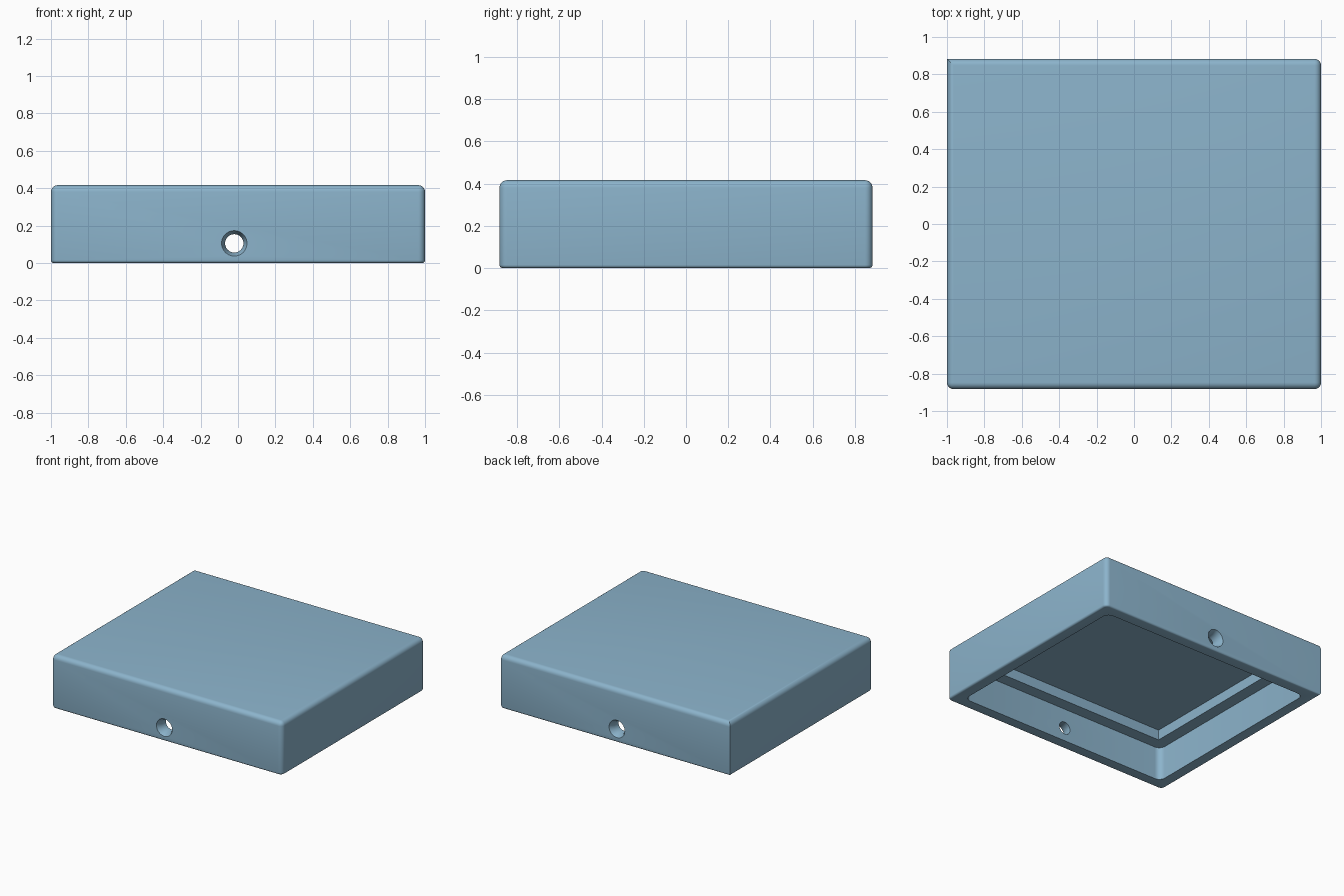
import bpy, bmesh, math
from mathutils import Matrix

if "Cube" in bpy.data.objects:
    bpy.data.objects.remove(bpy.data.objects["Cube"])

HX, HY, H = 1.0, 0.883, 0.416      # half width, half depth, height
HOLE_X, HOLE_Z = -0.02, 0.105

blue = bpy.data.materials.new("soft blue")
blue.diffuse_color = (0.262, 0.456, 0.604, 1)
blue.use_nodes = True
blue.node_tree.nodes["Principled BSDF"].inputs["Base Color"].default_value = blue.diffuse_color


def box(bm, hx, hy, z0, z1):
    bmesh.ops.create_cube(bm, size=1, matrix=Matrix.Translation((0, 0, (z0 + z1) / 2))
                          @ Matrix.Diagonal((2 * hx, 2 * hy, z1 - z0, 1)))


def round_edges(bm, test, radius, segments):
    edges = [e for e in bm.edges if test(e.verts[0].co, e.verts[1].co)]
    bmesh.ops.bevel(bm, geom=edges, offset=radius, offset_type='OFFSET',
                    segments=segments, profile=0.5, affect='EDGES', clamp_overlap=True)


def finish(bm, name):
    bmesh.ops.recalc_face_normals(bm, faces=bm.faces)
    me = bpy.data.meshes.new(name)
    bm.to_mesh(me)
    bm.free()
    me.materials.append(blue)
    ob = bpy.data.objects.new(name, me)
    bpy.context.collection.objects.link(ob)
    return ob


def vertical(a, b):
    return abs(a.z - b.z) > 0.1


# Cover shell: rounded everywhere except the back left upright edge
bm = bmesh.new()
box(bm, HX, HY, 0, H)
round_edges(bm, lambda a, b: min(a.z, b.z) > H - 1e-4
            or (vertical(a, b) and not (a.x < 0 and a.y > 0)), 0.036, 6)
round_edges(bm, lambda a, b: max(a.z, b.z) < 1e-4, 0.015, 4)
cover = finish(bm, "cover")

# Main cavity, open at the bottom, with rounded uprights
bm = bmesh.new()
box(bm, HX - 0.09, HY - 0.09, -0.1, 0.26)
round_edges(bm, vertical, 0.05, 6)
cutters = [finish(bm, "cavity_cutter")]

# Shallower, sharp-cornered recess above the ledge
bm = bmesh.new()
box(bm, HX - 0.185, HY - 0.185, 0.2, 0.34)
cutters.append(finish(bm, "recess_cutter"))

# Countersunk screw holes through the front and back walls
for side, name in ((-1, "front"), (1, "back")):
    bm = bmesh.new()
    rings = []
    for r, y in ((0.049, HY - 0.2), (0.049, HY - 0.04), (0.068, HY), (0.068, HY + 0.05)):
        rings.append([bm.verts.new((HOLE_X + r * math.cos(a), side * y, HOLE_Z + r * math.sin(a)))
                      for a in (math.tau * i / 40 for i in range(40))])
    for lo, hi in zip(rings, rings[1:]):
        for i in range(40):
            j = (i + 1) % 40
            bm.faces.new((lo[i], lo[j], hi[j], hi[i]))
    bm.faces.new(rings[0])
    bm.faces.new(rings[-1])
    cutters.append(finish(bm, name + "_hole_cutter"))

# Cut and apply
bpy.context.view_layer.objects.active = cover
cover.select_set(True)
for c in cutters:
    mod = cover.modifiers.new(c.name, 'BOOLEAN')
    mod.operation, mod.solver, mod.object = 'DIFFERENCE', 'EXACT', c
    bpy.ops.object.modifier_apply(modifier=mod.name)
    bpy.data.objects.remove(c)
bpy.ops.object.shade_smooth_by_angle(angle=math.radians(30))
